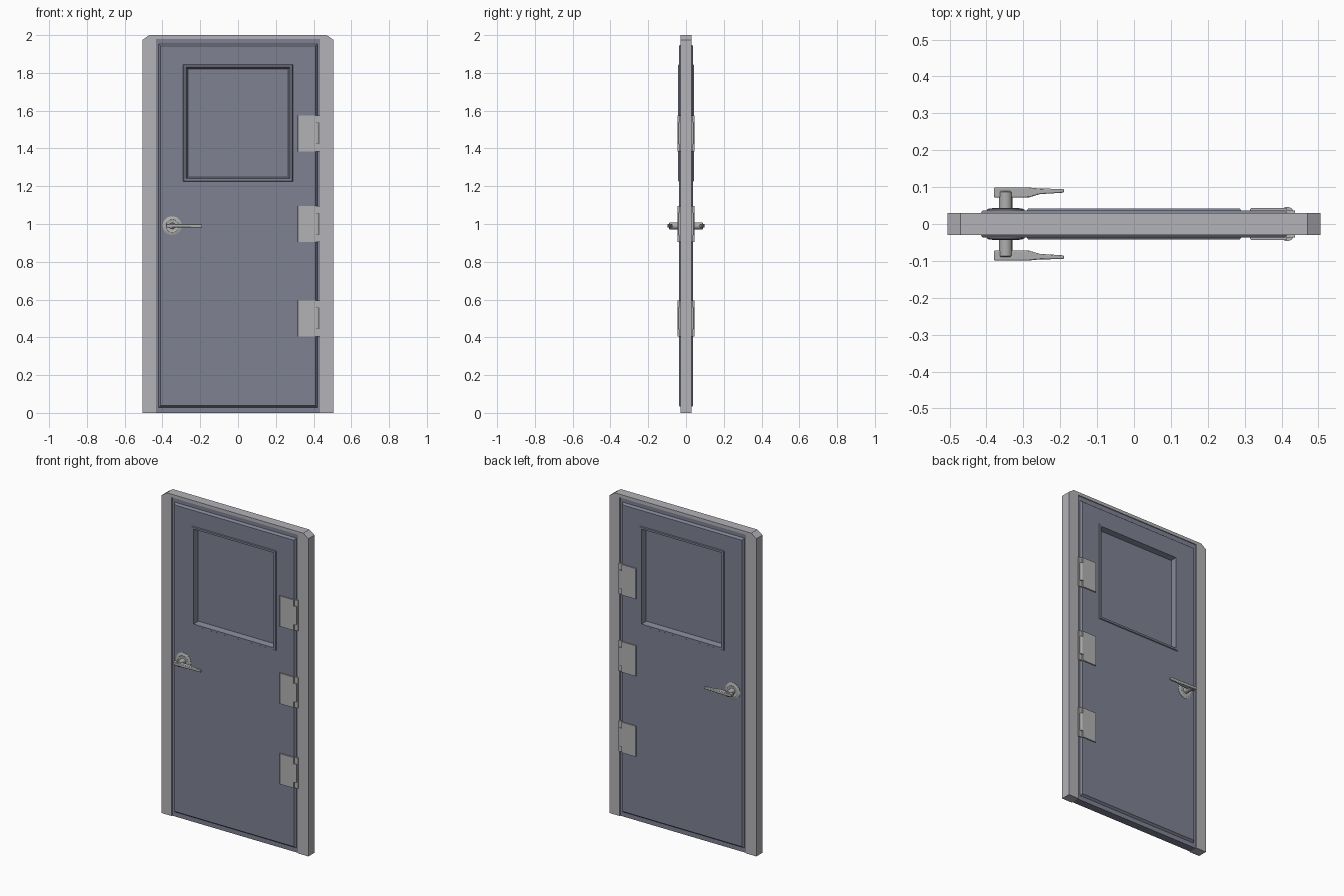
import bpy, bmesh, math
from mathutils import Vector

if "Cube" in bpy.data.objects:
    bpy.data.objects.remove(bpy.data.objects["Cube"])


def mat(name, col):
    m = bpy.data.materials.new(name)
    m.diffuse_color = (*col, 1)
    m.use_nodes = True
    m.node_tree.nodes["Principled BSDF"].inputs["Base Color"].default_value = m.diffuse_color
    return m


FRAME = mat("frame_grey", (0.45, 0.45, 0.48))
DOOR = mat("door_slate_blue", (0.21, 0.22, 0.29))
HINGE = mat("hinge_grey", (0.45, 0.45, 0.46))
METAL = mat("handle_metal", (0.42, 0.43, 0.42))


def finish(name, bm, m, bevel=0, smooth=False):
    bmesh.ops.recalc_face_normals(bm, faces=bm.faces[:])
    me = bpy.data.meshes.new(name)
    bm.to_mesh(me)
    bm.free()
    me.materials.append(m)
    ob = bpy.data.objects.new(name, me)
    bpy.context.collection.objects.link(ob)
    if bevel:
        b = ob.modifiers.new("bevel", "BEVEL")
        b.width = bevel
        b.segments = 2
        b.limit_method = "ANGLE"
    if smooth:
        bpy.ops.object.select_all(action="DESELECT")
        ob.select_set(True)
        bpy.context.view_layer.objects.active = ob
        bpy.ops.object.shade_smooth_by_angle(angle=math.radians(35))
    return ob


def prism(name, pts, vec, m, bevel=0, smooth=False):
    """Extrude a closed outline of 3D points along vec."""
    bm = bmesh.new()
    f = bm.faces.new([bm.verts.new(p) for p in pts])
    r = bmesh.ops.extrude_face_region(bm, geom=[f])
    vs = [g for g in r["geom"] if isinstance(g, bmesh.types.BMVert)]
    bmesh.ops.translate(bm, vec=Vector(vec), verts=vs)
    return finish(name, bm, m, bevel, smooth)


def lathe(name, profile, x, z, side, m, n=32):
    """Turn an (r, y) profile about an axis parallel to y."""
    bm = bmesh.new()
    rings = []
    for r, y in profile:
        rings.append([bm.verts.new((x + r * math.cos(2 * math.pi * i / n), side * y,
                                    z + r * math.sin(2 * math.pi * i / n))) for i in range(n)])
    for a, b in zip(rings, rings[1:]):
        for i in range(n):
            j = (i + 1) % n
            bm.faces.new((a[i], a[j], b[j], b[i]))
    bm.faces.new(rings[0])
    bm.faces.new(rings[-1])
    return finish(name, bm, m, smooth=True)


# door frame: inverted U with chamfered top corners
half = [(0.505, 0), (0.505, 1.975), (0.47, 2.0)]
inner = [(0.435, 1.98), (0.435, 0)]
outline = half + [(-x, z) for x, z in half[::-1]] + [(-x, z) for x, z in inner[::-1]] + inner
prism("door_frame", [(x, -0.03, z) for x, z in outline], (0, 0.06, 0), FRAME)

# door leaf: nested rectangles (half width, z low, z high, depth) on both sides
loops = [(0.435, 0.0, 1.98, 0.024),
         (0.42, 0.028, 1.953, 0.024),
         (0.41, 0.038, 1.943, 0.037),     # raised panel
         (0.29, 1.225, 1.845, 0.037),
         (0.287, 1.228, 1.842, 0.042),    # window surround
         (0.275, 1.240, 1.830, 0.042),
         (0.265, 1.250, 1.820, 0.012)]    # recessed pane
bm = bmesh.new()
outer = []
for side in (-1, 1):
    rings = [[bm.verts.new((sx * w, side * y, z)) for sx, z in ((-1, z0), (1, z0), (1, z1), (-1, z1))]
             for w, z0, z1, y in loops]
    for a, b in zip(rings, rings[1:]):
        for i in range(4):
            bm.faces.new((a[i], a[i - 1], b[i - 1], b[i]))
    bm.faces.new(rings[-1])
    outer.append(rings[0])
for i in range(4):
    bm.faces.new((outer[0][i], outer[0][i - 1], outer[1][i - 1], outer[1][i]))
finish("door_leaf", bm, DOOR)

# hinges on both faces
for k, zc in enumerate((0.5, 1.0, 1.48)):
    for side, tag in ((-1, "front"), (1, "back")):
        leaf = [(0.315, 0.03), (0.437, 0.03), (0.437, 0.037), (0.413, 0.037),
                (0.413, 0.044), (0.318, 0.044), (0.315, 0.041)]
        prism(f"hinge_leaf_{tag}_{k}", [(x, side * y, zc - 0.095) for x, y in leaf],
              (0, 0, 0.19), HINGE)
        knuckle = [(0.408, 0.034), (0.43, 0.034), (0.43, 0.039), (0.425, 0.044), (0.418, 0.046), (0.408, 0.046)]
        prism(f"hinge_knuckle_{tag}_{k}", [(x, side * y, zc - 0.057) for x, y in knuckle],
              (0, 0, 0.114), HINGE)

# lever handles on both faces
HX, HZ = -0.348, 0.99
lever = [(-0.38, 0.072), (-0.285, 0.072), (-0.255, 0.081), (-0.19, 0.085),
         (-0.19, 0.095), (-0.255, 0.096), (-0.285, 0.099), (-0.38, 0.099)]
for side, tag in ((-1, "front"), (1, "back")):
    lathe(f"handle_rosette_{tag}", [(0.051, 0.035), (0.051, 0.039), (0.045, 0.042), (0.034, 0.043),
                                    (0.031, 0.041), (0.022, 0.041)], HX, HZ, side, METAL)
    lathe(f"handle_stem_{tag}", [(0.018, 0.035), (0.018, 0.075), (0.018, 0.087), (0.015, 0.09)],
          HX, HZ, side, METAL)
    prism(f"handle_lever_{tag}", [(x, side * y, HZ - 0.009) for x, y in lever],
          (0, 0, 0.018), METAL, bevel=0.003, smooth=True)
